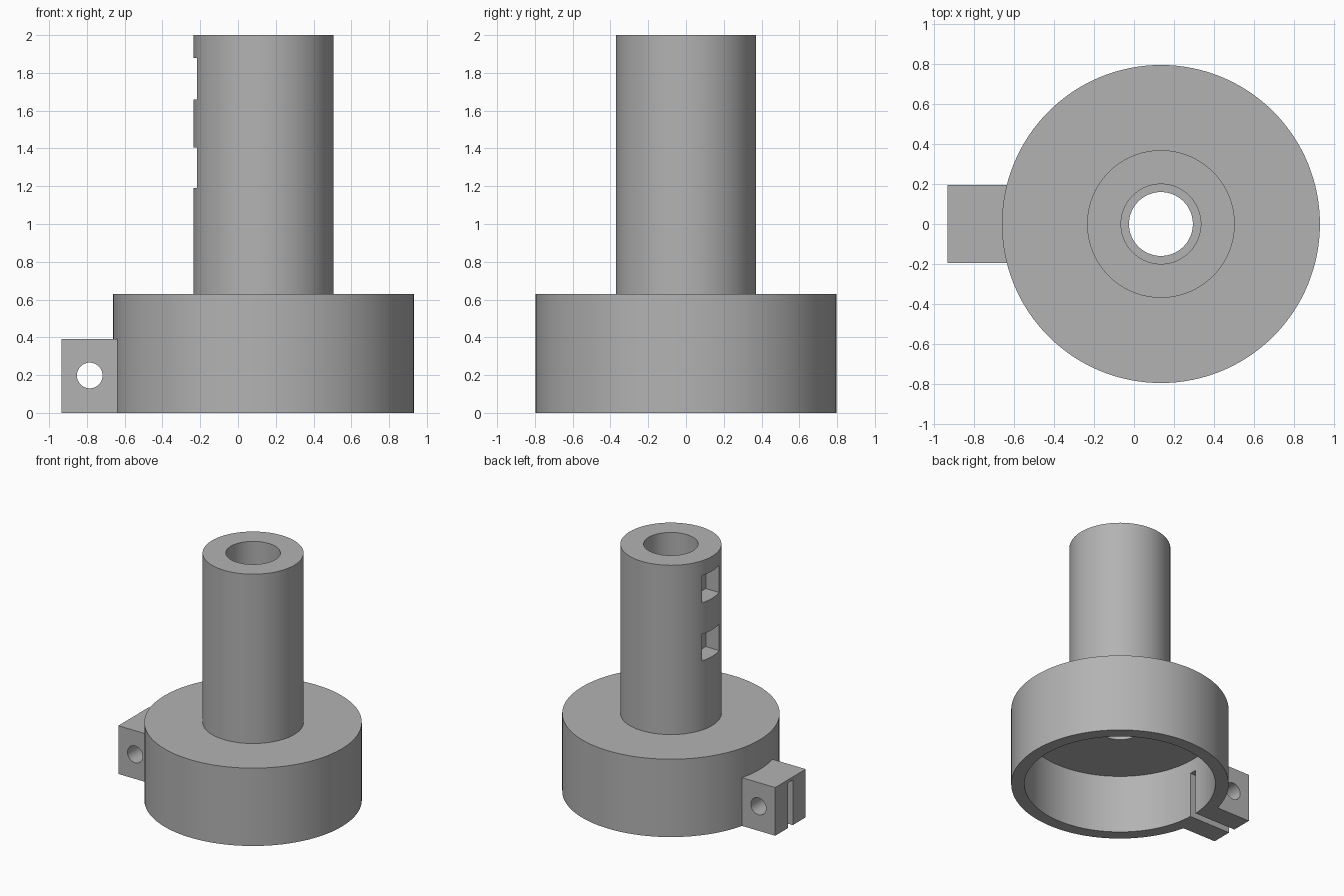
import bpy, bmesh, math
from mathutils import Matrix, Vector

cube = bpy.data.objects.get("Cube")
if cube:
    bpy.data.objects.remove(cube, do_unlink=True)

AXIS = 0.135      # x of the turning axis
SEGMENTS = 128

grey = bpy.data.materials.new("plain grey")
grey.use_nodes = True
GREY = (0.45, 0.45, 0.45, 1)
grey.diffuse_color = GREY
grey.node_tree.nodes["Principled BSDF"].inputs["Base Color"].default_value = GREY


def make_object(name, bm):
    bmesh.ops.recalc_face_normals(bm, faces=bm.faces)
    mesh = bpy.data.meshes.new(name)
    bm.to_mesh(mesh)
    bm.free()
    mesh.materials.append(grey)
    obj = bpy.data.objects.new(name, mesh)
    bpy.context.collection.objects.link(obj)
    return obj


def lathe(name, profile):
    """Turn a closed (radius, z) profile around the axis."""
    bm = bmesh.new()
    rings = []
    for i in range(SEGMENTS):
        a = 2 * math.pi * i / SEGMENTS
        rings.append([bm.verts.new((AXIS + r * math.cos(a), r * math.sin(a), z))
                      for r, z in profile])
    n = len(profile)
    for i, ring in enumerate(rings):
        nxt = rings[(i + 1) % SEGMENTS]
        for j in range(n):
            k = (j + 1) % n
            bm.faces.new((ring[j], nxt[j], nxt[k], ring[k]))
    return make_object(name, bm)


def box(name, low, high):
    low, high = Vector(low), Vector(high)
    bm = bmesh.new()
    size = Matrix.Diagonal((high - low).to_4d())
    size[3][3] = 1
    bmesh.ops.create_cube(bm, size=1, matrix=Matrix.Translation((low + high) / 2) @ size)
    return make_object(name, bm)


def combine(target, other, operation):
    """Apply a boolean and discard the helper."""
    other.hide_render = True
    mod = target.modifiers.new("boolean", "BOOLEAN")
    mod.operation, mod.object, mod.solver = operation, other, "EXACT"
    bpy.context.view_layer.objects.active = target
    bpy.ops.object.modifier_apply(modifier=mod.name)
    bpy.data.objects.remove(other, do_unlink=True)


# Hollow cup with a stepped tube on top
body = lathe("clamp_socket", [
    (0.70, 0), (0.797, 0), (0.797, 0.63), (0.37, 0.63), (0.37, 2),
    (0.20, 2), (0.20, 0.63), (0.16, 0.63), (0.16, 0.47), (0.70, 0.47)])

# Clamping lug on the side of the cup
combine(body, box("lug", (-0.935, -0.195, 0), (-0.605, 0.195, 0.39)), "UNION")

# Slot through lug and cup wall
combine(body, box("slot", (-1.1, -0.03, -0.1), (-0.4, 0.03, 0.365)), "DIFFERENCE")

# Cross hole for the clamp bolt
bm = bmesh.new()
bmesh.ops.create_cone(bm, cap_ends=True, segments=48, radius1=0.068, radius2=0.068, depth=1,
                      matrix=Matrix.Translation((-0.785, 0, 0.198)) @ Matrix.Rotation(math.pi / 2, 4, "X"))
combine(body, make_object("bolt_hole", bm), "DIFFERENCE")

# Two rectangular pockets in the tube
for bottom, top in ((1.19, 1.405), (1.66, 1.88)):
    combine(body, box("pocket", (-0.4, -0.11, bottom), (-0.10, 0.11, top)), "DIFFERENCE")

# Smooth round walls, crisp edges
bpy.ops.object.select_all(action="DESELECT")
body.select_set(True)
bpy.context.view_layer.objects.active = body
bpy.ops.object.shade_smooth_by_angle(angle=math.radians(30))
